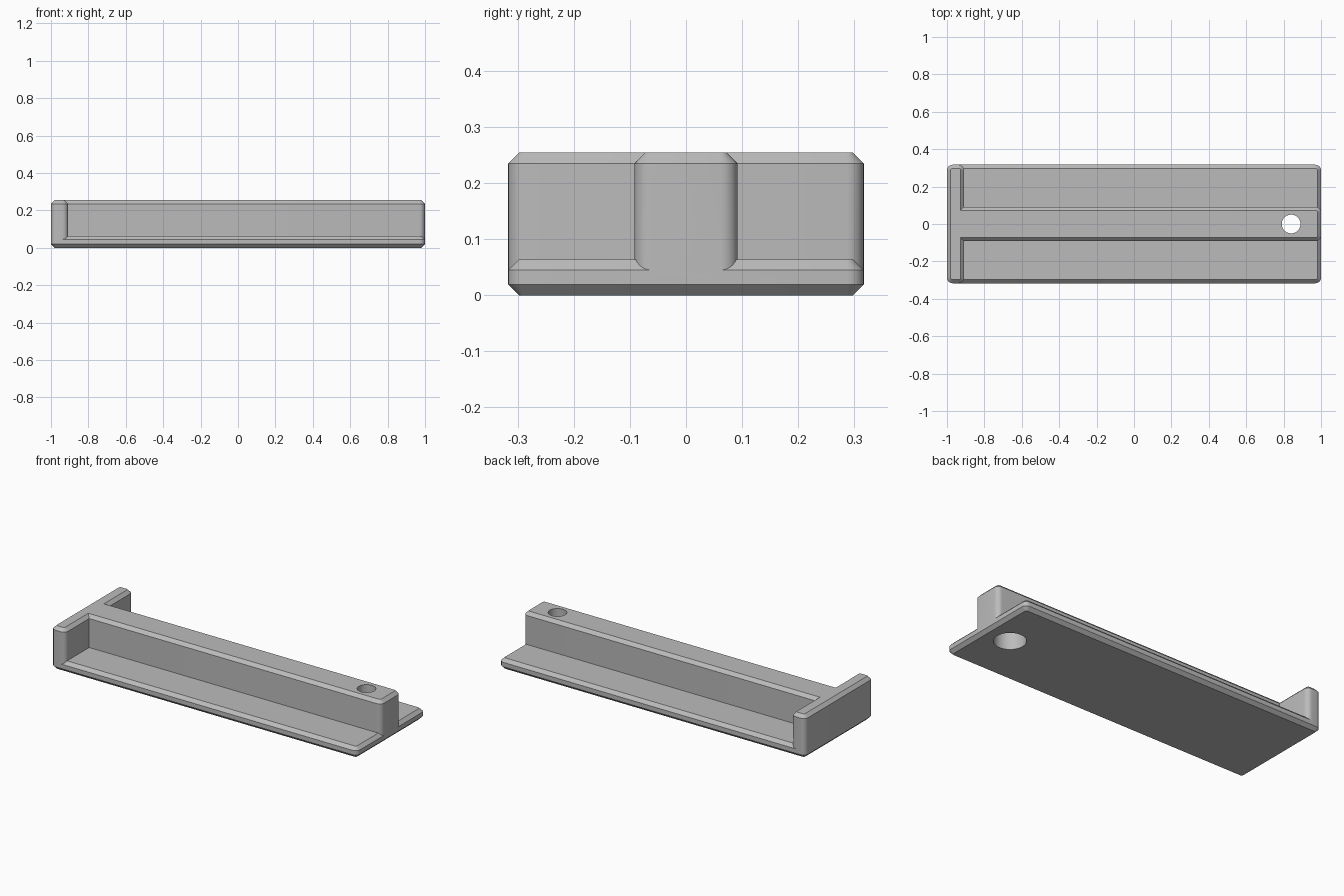
import bpy, bmesh, math
from mathutils import Vector

if "Cube" in bpy.data.objects:
    bpy.data.objects.remove(bpy.data.objects["Cube"])

L, W, H = 1.0, 0.317, 0.254      # half length, half width, height
WALL, RIB = -0.908, 0.092        # inner face of end wall, half width of rib
BASE, C, R = 0.064, 0.019, 0.03  # base thickness, chamfer, corner radius

grey = bpy.data.materials.new("plain grey")
grey.use_nodes = True
grey.diffuse_color = (0.5, 0.5, 0.5, 1)
grey.node_tree.nodes["Principled BSDF"].inputs["Base Color"].default_value = (0.5, 0.5, 0.5, 1)


def rounded(corners, radius, steps=6):
    """Round the convex corners of a counter-clockwise outline."""
    pts, n = [], len(corners)
    for i in range(n):
        p = Vector(corners[i])
        a = (Vector(corners[i - 1]) - p).normalized()
        b = (Vector(corners[(i + 1) % n]) - p).normalized()
        if a.x * b.y - a.y * b.x > 0:      # concave corner stays sharp
            pts.append(p)
            continue
        centre = p + (a + b) * radius
        for k in range(steps + 1):
            t = math.pi / 2 * k / steps
            pts.append(centre - b * radius * math.cos(t) - a * radius * math.sin(t))
    return pts


def inset(pts, d):
    """Move an outline inward by d with mitred corners."""
    out, n = [], len(pts)
    for i in range(n):
        e1 = (pts[i] - pts[i - 1]).normalized()
        e2 = (pts[(i + 1) % n] - pts[i]).normalized()
        n1, n2 = Vector((-e1.y, e1.x)), Vector((-e2.y, e2.x))
        out.append(pts[i] + (n1 + n2) * d / (1 + n1.dot(n2)))
    return out


def loft(name, outline, layers):
    """Stack inset copies of an outline: layers are (height, inset)."""
    bm = bmesh.new()
    rings = [[bm.verts.new((p.x, p.y, z)) for p in inset(outline, d)] for z, d in layers]
    n = len(outline)
    for low, high in zip(rings, rings[1:]):
        for i in range(n):
            j = (i + 1) % n
            bm.faces.new((low[i], low[j], high[j], high[i]))
    bm.faces.new(rings[0][::-1])
    bm.faces.new(rings[-1])
    bmesh.ops.recalc_face_normals(bm, faces=bm.faces)
    mesh = bpy.data.meshes.new(name)
    bm.to_mesh(mesh)
    bm.free()
    mesh.materials.append(grey)
    ob = bpy.data.objects.new(name, mesh)
    bpy.context.collection.objects.link(ob)
    return ob


def boolean(target, tool, operation):
    mod = target.modifiers.new(tool.name, 'BOOLEAN')
    mod.object, mod.operation, mod.solver = tool, operation, 'EXACT'
    bpy.context.view_layer.objects.active = target
    bpy.ops.object.modifier_apply(modifier=mod.name)
    bpy.data.objects.remove(tool)


def circle(x, r, n=48):
    return [Vector((x + r * math.cos(2 * math.pi * i / n), r * math.sin(2 * math.pi * i / n)))
            for i in range(n)]


# Flat base plate with chamfered rims
plate = rounded([(-L, -W), (L, -W), (L, W), (-L, W)], R)
body = loft("stand_body", plate, [(0, C), (C, 0), (BASE - C, 0), (BASE, C)])

# T-shaped upright: end wall plus long central rib
tee = rounded([(-L, -W), (WALL, -W), (WALL, -RIB), (L, -RIB),
               (L, RIB), (WALL, RIB), (WALL, W), (-L, W)], R)
upright = loft("upright", tee, [(0.03, 0), (H - C, 0), (H, C)])
boolean(body, upright, 'UNION')

# Through hole with a wider bore from below
boolean(body, loft("hole", circle(0.84, 0.05), [(-0.1, 0), (0.4, 0)]), 'DIFFERENCE')
boolean(body, loft("bore", circle(0.84, 0.086), [(-0.1, 0), (0.18, 0)]), 'DIFFERENCE')

bpy.ops.object.select_all(action='DESELECT')
body.select_set(True)
bpy.context.view_layer.objects.active = body
bpy.ops.object.shade_smooth_by_angle(angle=math.radians(30))
